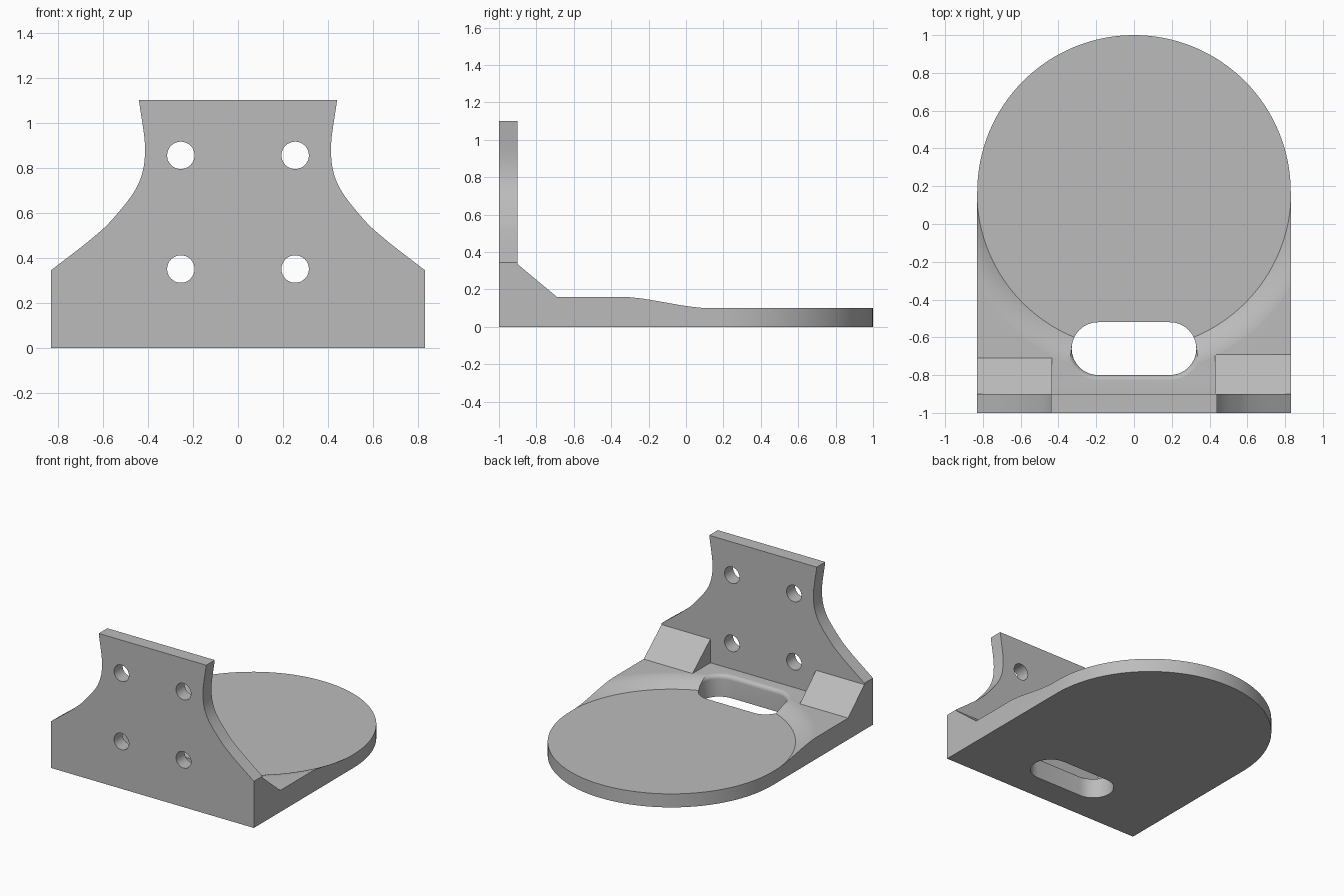
import bpy, bmesh, math
from mathutils import Vector

cube = bpy.data.objects.get("Cube")
if cube:
    bpy.data.objects.remove(cube, do_unlink=True)

GREY = (0.5, 0.5, 0.5, 1)
mat = bpy.data.materials.new("plain grey")
mat.use_nodes = True
mat.diffuse_color = GREY
mat.node_tree.nodes["Principled BSDF"].inputs["Base Color"].default_value = GREY

HALF_W, DISC_Y, BASE_H, DISC_H = 0.83, 0.17, 0.16, 0.10
PLATE_BACK = -0.9


def loft(name, rings):
    """Closed solid through rings of equal point count."""
    bm = bmesh.new()
    loops = [[bm.verts.new(p) for p in ring] for ring in rings]
    n = len(loops[0])
    for a, b in zip(loops, loops[1:]):
        for i in range(n):
            j = (i + 1) % n
            bm.faces.new((a[i], a[j], b[j], b[i]))
    bm.faces.new(loops[0])
    bm.faces.new(loops[-1])
    bmesh.ops.recalc_face_normals(bm, faces=bm.faces)
    mesh = bpy.data.meshes.new(name)
    bm.to_mesh(mesh)
    bm.free()
    mesh.materials.append(mat)
    obj = bpy.data.objects.new(name, mesh)
    bpy.context.collection.objects.link(obj)
    return obj


def prism(name, points, axis, lo, hi):
    """Extrude a 2D outline along the axis with index 0, 1 or 2."""
    def place(p, d):
        q = list(p)
        q.insert(axis, d)
        return q
    return loft(name, [[place(p, d) for p in points] for d in (lo, hi)])


def circle(cx, cy, r, n):
    return [(cx + r * math.cos(2 * math.pi * i / n),
             cy + r * math.sin(2 * math.pi * i / n)) for i in range(n)]


def cut(obj, cutter):
    mod = obj.modifiers.new("cut", 'BOOLEAN')
    mod.operation = 'DIFFERENCE'
    mod.solver = 'EXACT'
    mod.object = cutter
    bpy.context.view_layer.update()
    result = bpy.data.meshes.new_from_object(
        obj.evaluated_get(bpy.context.evaluated_depsgraph_get()))
    obj.modifiers.clear()
    obj.data = result
    bpy.data.objects.remove(cutter, do_unlink=True)


def smooth(obj):
    bpy.ops.object.select_all(action='DESELECT')
    obj.select_set(True)
    bpy.context.view_layer.objects.active = obj
    bpy.ops.object.shade_smooth_by_angle(angle=math.radians(25))


# Base: half-round front end joined to a straight block
N = 64
outline = [(HALF_W * math.cos(math.pi * i / N),
            DISC_Y + HALF_W * math.sin(math.pi * i / N)) for i in range(N + 1)]
outline += [(-HALF_W, PLATE_BACK), (HALF_W, PLATE_BACK)]
base = prism("base", outline, 2, 0, BASE_H)

# Lowered round seat with a curved rise around it
STEPS, RISE_W = 10, 0.15
profile = [(HALF_W + 0.002 + RISE_W * i / STEPS,
            DISC_H + (BASE_H - DISC_H + 0.0005) * (1 - (1 - i / STEPS) ** 2))
           for i in range(STEPS + 1)]
profile.append((profile[-1][0], BASE_H + 0.1))
cut(base, loft("seat_cutter", [[(x, y, z) for x, y in circle(0, DISC_Y, r, 2 * N)]
                               for r, z in profile]))


# Long slot with a rounded upper lip
def stadium(r, z, half=0.19, cy=-0.66, n=16):
    pts = []
    for side in (1, -1):
        for i in range(n + 1):
            a = math.pi * (i / n - 0.5)
            pts.append((side * (half + r * math.cos(a)),
                        cy + side * r * math.sin(a), z))
    return pts


LIP, R = 0.03, 0.14
rings = [stadium(R, -0.1)]
for i in range(7):
    a = math.pi / 2 * i / 6
    rings.append(stadium(R + LIP * (1 - math.cos(a)),
                         BASE_H - LIP + (LIP + 0.0005) * math.sin(a)))
rings.append(stadium(R + LIP, BASE_H + 0.1))
cut(base, loft("slot_cutter", rings))
smooth(base)

# Upright plate with waisted sides
ctrl = [(0.83, 0.345), (0.65, 0.485), (0.55, 0.58), (0.444, 0.725),
        (0.413, 0.88), (0.44, 1.1)]


def spline(points, steps=8):
    v = [Vector(p) for p in points]
    v = [2 * v[0] - v[1]] + v + [2 * v[-1] - v[-2]]
    out = []
    for a, b, c, d in zip(v, v[1:], v[2:], v[3:]):
        for i in range(steps):
            t = i / steps
            out.append(0.5 * (2 * b + (c - a) * t + (2 * a - 5 * b + 4 * c - d) * t ** 2
                              + (3 * b - a - 3 * c + d) * t ** 3))
    return [tuple(p) for p in out] + [points[-1]]


side = [(HALF_W, 0)] + spline(ctrl)
plate = prism("upright_plate", side + [(-x, z) for x, z in reversed(side)],
              1, -1, PLATE_BACK)

# Four bolt holes
for x in (-0.254, 0.254):
    for z in (0.35, 0.855):
        cut(plate, prism("hole_cutter", circle(x, z, 0.061, 32), 1, -1.1, -0.8))
smooth(plate)

# Sloped gussets between plate and base
for name, lo, hi, toe in (("left_gusset", 0.43, HALF_W, -0.69),
                          ("right_gusset", -HALF_W, -0.435, -0.71)):
    prism(name, [(PLATE_BACK, BASE_H), (toe, BASE_H), (PLATE_BACK, 0.335)], 0, lo, hi)
